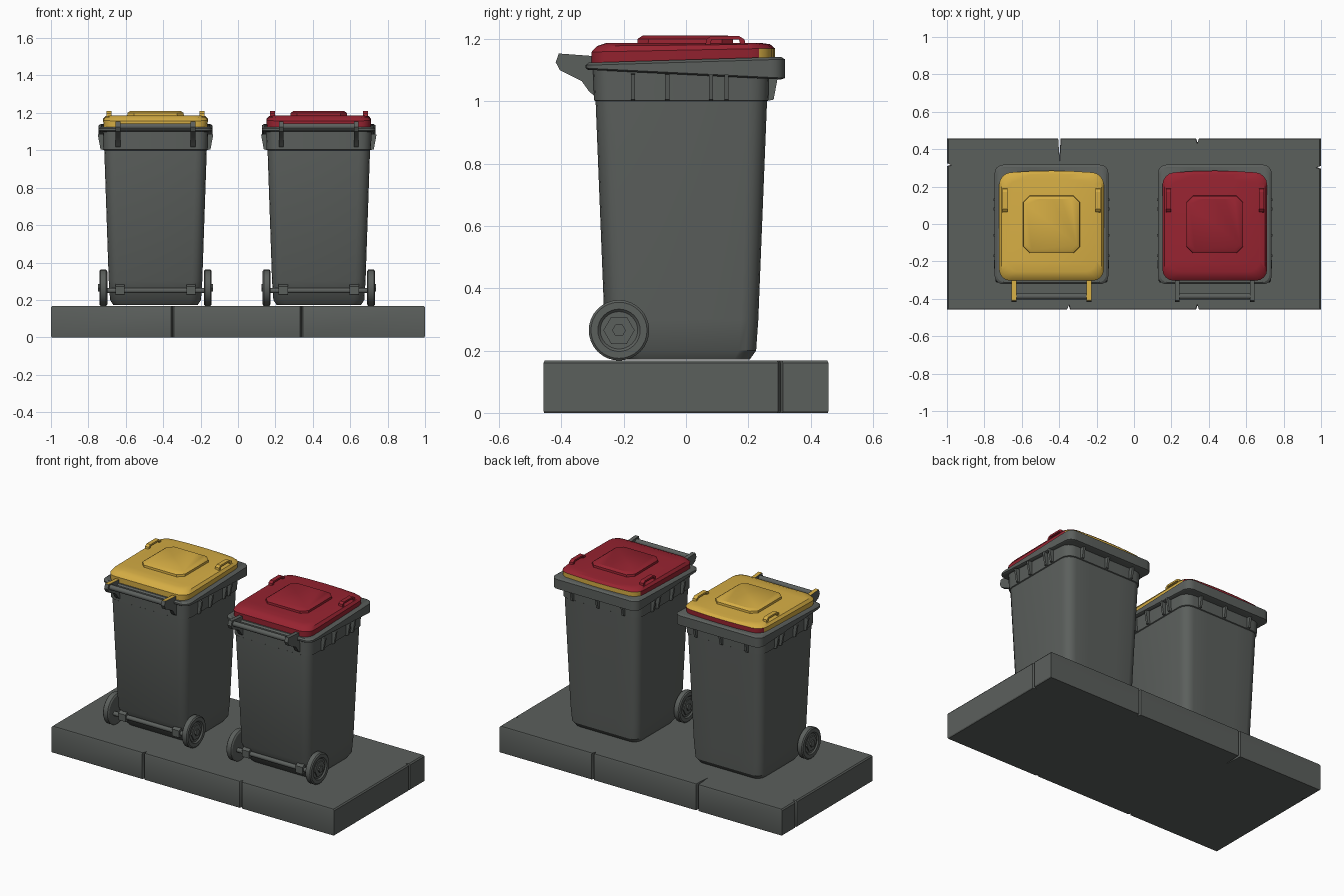
import bpy, bmesh
from math import sin, cos, pi
from mathutils import Matrix, Vector

old = bpy.data.objects.get("Cube")
if old:
    bpy.data.objects.remove(old, do_unlink=True)


def material(name, rgb):
    m = bpy.data.materials.new(name)
    m.use_nodes = True
    m.diffuse_color = (*rgb, 1)
    m.node_tree.nodes["Principled BSDF"].inputs["Base Color"].default_value = (*rgb, 1)
    return m


GREY = material("dark grey", (0.105, 0.115, 0.108))
RED = material("red", (0.31, 0.017, 0.03))
YELLOW = material("yellow", (0.67, 0.42, 0.058))


def finish(name, bm, mats, rule=None, at=0.0):
    """Turn a bmesh into an object; rule picks the faces that take the second material."""
    bmesh.ops.recalc_face_normals(bm, faces=bm.faces)
    bm.normal_update()
    if rule:
        for f in bm.faces:
            f.material_index = int(rule(f))
    mesh = bpy.data.meshes.new(name)
    bm.to_mesh(mesh)
    bm.free()
    for m in mats:
        mesh.materials.append(m)
    ob = bpy.data.objects.new(name, mesh)
    ob.location.x = at
    bpy.context.collection.objects.link(ob)
    bpy.ops.object.select_all(action="DESELECT")
    ob.select_set(True)
    bpy.context.view_layer.objects.active = ob
    bpy.ops.object.shade_smooth_by_angle(angle=pi / 6)
    return ob


def bridge(bm, rings, capped=True):
    loops = [[bm.verts.new(p) for p in ring] for ring in rings]
    n = len(loops[0])
    for a, b in zip(loops, loops[1:]):
        for i in range(n):
            j = (i + 1) % n
            bm.faces.new((a[i], a[j], b[j], b[i]))
    if capped:
        bm.faces.new(loops[0])
        bm.faces.new(loops[-1])


def outline(z, hx, y0, y1, r, slope=0.0, bulge=0.0, segs=4):
    """Rounded rectangle with an optional bowed back edge and a tilt along y."""
    pts = []
    corners = [(hx - r, y1 - r), (r - hx, y1 - r), (r - hx, y0 + r), (hx - r, y0 + r)]
    for q, (cx, cy) in enumerate(corners):
        for k in range(segs + 1):
            a = (q + k / segs) * pi / 2
            pts.append((cx + r * cos(a), cy + r * sin(a)))
        if q == 0:
            pts += [(t * (hx - r), y1) for t in (0.5, 0, -0.5)]
    out = []
    for x, y in pts:
        if y > 0:
            y -= bulge * (x / hx) ** 2
        out.append((x, y, z + slope * y))
    return out


def loft(name, sections, mats, rule=None, at=0.0):
    bm = bmesh.new()
    bridge(bm, [outline(*s) for s in sections])
    return finish(name, bm, mats, rule, at)


def prism(bm, profile, a, b, turn=0.0):
    """Extrude a (y, z) profile from x = a to x = b, then turn it about z."""
    rot = Matrix.Rotation(turn, 3, "Z")
    bridge(bm, [[rot @ Vector((x, y, z)) for y, z in profile] for x in (a, b)])


def tube(bm, x0, x1, r, y, z, sides=16):
    ring = [(y + r * cos(2 * pi * i / sides), z + r * sin(2 * pi * i / sides))
            for i in range(sides)]
    prism(bm, ring, x0, x1)


# Paved slab, with narrow joints cut into its edges
def edge_with_joints(start, end, joints):
    s, e = Vector(start), Vector(end)
    d = (e - s).normalized()
    inward = Vector((-d.y, d.x))
    pts = [s]
    for t, depth in joints:
        p = s + d * t
        pts += [p - d * 0.008, p + inward * depth, p + d * 0.008]
    return pts


W, D, TOP = 1.0, 0.457, 0.168
border = edge_with_joints((-W, -D), (W, -D), [(0.65, 0.025), (1.34, 0.025)])
border += edge_with_joints((W, -D), (W, D), [(0.76, 0.02)])
border += edge_with_joints((W, D), (-W, D), [(0.66, 0.025), (1.4, 0.12)])
border += edge_with_joints((-W, D), (-W, -D), [(0.14, 0.02)])
bm = bmesh.new()
bridge(bm, [[(p.x * k, p.y * k, z) for p in border]
            for k, z in ((0.996, 0), (1, 0.006), (1, TOP - 0.008), (0.993, TOP))])
finish("paved_slab", bm, [GREY])


def build_bin(prefix, cx, main, other, arm_top):
    # Tapered body with a shallow collar below the rim
    loft(prefix + "_body", [
        (0.172, 0.225, -0.19, 0.205, 0.05),
        (0.2, 0.243, -0.215, 0.225, 0.055),
        (0.3, 0.25, -0.262, 0.232, 0.055),
        (1.0, 0.274, -0.29, 0.26, 0.06),
        (1.003, 0.279, -0.295, 0.265, 0.06),
        (1.1, 0.282, -0.298, 0.268, 0.06)], [GREY], at=cx)

    # Overhanging rim
    loft(prefix + "_rim", [
        (1.085, 0.295, -0.315, 0.305, 0.04, -0.05),
        (1.09, 0.304, -0.322, 0.317, 0.045, -0.05),
        (1.125, 0.304, -0.322, 0.317, 0.045, 0.03),
        (1.133, 0.292, -0.312, 0.305, 0.04, 0.03)], [GREY], at=cx)

    # Lid, whose lower back edge has the other colour
    loft(prefix + "_lid", [
        (1.128, 0.277, -0.303, 0.285, 0.06, 0.02, 0.015),
        (1.164, 0.28, -0.303, 0.285, 0.06, 0.02, 0.015),
        (1.18, 0.268, -0.285, 0.27, 0.06, 0.01, 0.015),
        (1.187, 0.24, -0.255, 0.24, 0.06, 0, 0.012)], [main, other],
        lambda f: f.normal.y > 0.3 and f.calc_center_median().z < 1.16, cx)
    loft(prefix + "_lid_panel", [
        (1.18, 0.152, -0.157, 0.152, 0.035, 0, 0, 1),
        (1.2, 0.15, -0.155, 0.15, 0.035, 0, 0, 1),
        (1.21, 0.135, -0.14, 0.135, 0.03, 0, 0, 1)], [main], at=cx)

    # Arched grips on both sides of the lid
    grip = [(0.06, 1.165), (0.065, 1.198), (0.08, 1.209), (0.17, 1.209), (0.188, 1.198),
            (0.193, 1.165), (0.178, 1.165), (0.17, 1.198), (0.082, 1.198), (0.075, 1.165)]
    bm = bmesh.new()
    for s in (-1, 1):
        prism(bm, grip, s * 0.235, s * 0.262)
    finish(prefix + "_lid_grips", bm, [main], at=cx)

    # Push handle: two arms and a bar
    arm = [(-0.285, 1.01), (-0.31, 1.03), (-0.335, 1.065), (-0.405, 1.1), (-0.418, 1.125),
           (-0.408, 1.153), (-0.3, 1.145)]
    bm = bmesh.new()
    for s in (-1, 1):
        prism(bm, arm, s * 0.188, s * 0.213)
    finish(prefix + "_handle_arms", bm, [GREY, arm_top], lambda f: f.normal.z > 0.7, cx)
    bm = bmesh.new()
    tube(bm, -0.2, 0.2, 0.016, -0.387, 1.128)
    finish(prefix + "_handle_bar", bm, [GREY], at=cx)

    # Gussets under the rim: pairs on the sides and three on the back
    def gusset(wall):
        return [(wall - 0.01, 1.0), (wall + 0.015, 1.005), (wall + 0.03, 1.085),
                (wall - 0.01, 1.09)]
    bm = bmesh.new()
    for y in (-0.13, -0.08, 0.06, 0.17):
        prism(bm, gusset(0.279), y - 0.007, y + 0.007, -pi / 2)
        prism(bm, gusset(0.279), -y - 0.007, -y + 0.007, pi / 2)
    for x in (-0.18, 0, 0.18):
        prism(bm, gusset(0.266), x - 0.007, x + 0.007)
    finish(prefix + "_rim_gussets", bm, [GREY], at=cx)

    # Axle with its two mounting blocks
    bm = bmesh.new()
    tube(bm, -0.262, 0.262, 0.014, -0.25, 0.25)
    block = [(-0.2, 0.225), (-0.272, 0.228), (-0.272, 0.272), (-0.24, 0.29), (-0.2, 0.29)]
    for s in (-1, 1):
        prism(bm, block, s * 0.165, s * 0.215)
    finish(prefix + "_axle", bm, [GREY], at=cx)

    # Wheels with a raised tyre edge and a hexagonal hub
    wy, wz, sides = -0.215, 0.265, 32
    tyre = [(0.258, 0.03), (0.258, 0.088), (0.264, 0.097), (0.294, 0.097), (0.3, 0.09),
            (0.3, 0.068), (0.292, 0.06), (0.292, 0.02)]
    for s, side in ((-1, "right"), (1, "left")):
        bm = bmesh.new()
        bridge(bm, [[(s * x, wy + r * cos(2 * pi * i / sides), wz + r * sin(2 * pi * i / sides))
                     for i in range(sides)] for x, r in tyre])
        tube(bm, s * 0.28, s * 0.299, 0.05, wy, wz, 6)
        tube(bm, s * 0.295, s * 0.307, 0.022, wy, wz, 6)
        finish(f"{prefix}_{side}_wheel", bm, [GREY], at=cx)


build_bin("yellow_bin", -0.441, YELLOW, RED, YELLOW)
build_bin("red_bin", 0.432, RED, YELLOW, GREY)
